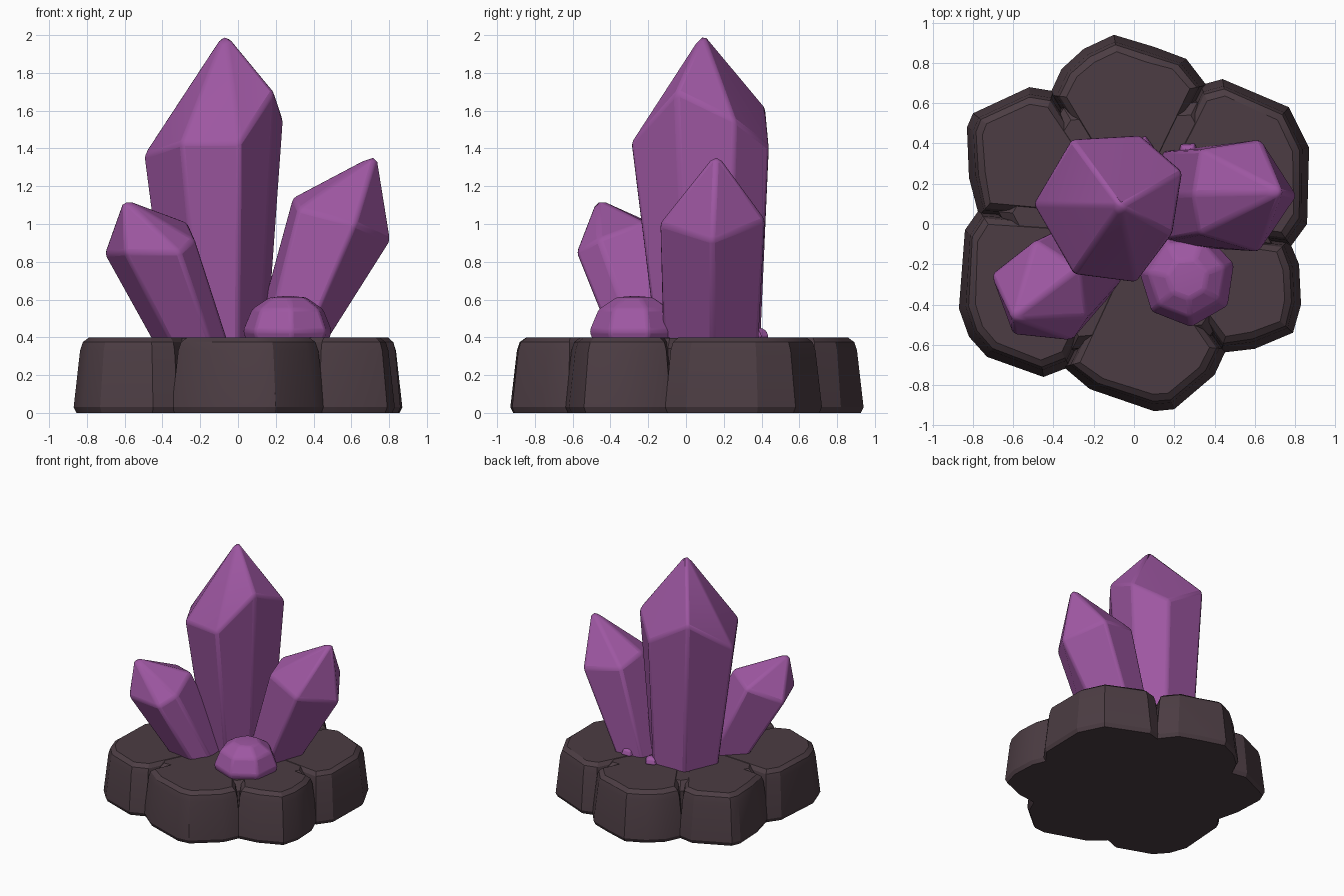
import bpy, bmesh, math
from mathutils import Vector

cube = bpy.data.objects.get("Cube")
if cube:
    bpy.data.objects.remove(cube, do_unlink=True)


def material(name, colour):
    mat = bpy.data.materials.new(name)
    mat.use_nodes = True
    mat.diffuse_color = (*colour, 1)
    mat.node_tree.nodes["Principled BSDF"].inputs["Base Color"].default_value = (*colour, 1)
    return mat


PURPLE = material("amethyst purple", (0.34, 0.095, 0.36))
STONE = material("dark brown stone", (0.072, 0.046, 0.056))


def loft(name, rings, mat, tip=None, bevel=0.0, segments=2):
    """Join matching rings of points; close the top with a tip or a flat cap."""
    bm = bmesh.new()
    rows = [[bm.verts.new(p) for p in ring] for ring in rings]
    n = len(rows[0])
    for low, high in zip(rows, rows[1:]):
        for i in range(n):
            j = (i + 1) % n
            bm.faces.new((low[i], low[j], high[j], high[i]))
    bm.faces.new(rows[0][::-1])
    if tip:
        apex = bm.verts.new(tip)
        for i in range(n):
            bm.faces.new((rows[-1][i], rows[-1][(i + 1) % n], apex))
    else:
        bm.faces.new(rows[-1])
    bmesh.ops.recalc_face_normals(bm, faces=bm.faces)
    mesh = bpy.data.meshes.new(name)
    bm.to_mesh(mesh)
    bm.free()
    mesh.materials.append(mat)
    ob = bpy.data.objects.new(name, mesh)
    bpy.context.collection.objects.link(ob)
    if bevel:
        mod = ob.modifiers.new("worn edges", 'BEVEL')
        mod.width, mod.segments = bevel, segments
        mod.limit_method = 'ANGLE'
        mod.angle_limit = math.radians(15)
    bpy.ops.object.select_all(action='DESELECT')
    bpy.context.view_layer.objects.active = ob
    ob.select_set(True)
    bpy.ops.object.shade_smooth_by_angle(angle=math.radians(25))
    return ob


def ring(points, centre, inset, z):
    """Pull a flat outline towards its centre by a fixed distance."""
    out = []
    for x, y in points:
        d = Vector((x, y)) - Vector(centre)
        d *= max(0.0, 1 - inset / d.length)
        out.append((centre[0] + d.x, centre[1] + d.y, z))
    return out


# Rock base: six lobes, each running from one notch to the next
lobes = {
    "back": [(0.36, 0.69), (0.26, 0.82), (0.1, 0.88), (-0.1, 0.94), (-0.25, 0.87), (-0.36, 0.77), (-0.42, 0.64)],
    "back_right": [(-0.40, 0.66), (-0.52, 0.68), (-0.8, 0.55), (-0.83, 0.48), (-0.82, 0.23), (-0.77, 0.04)],
    "front_right": [(-0.77, 0.07), (-0.84, -0.03), (-0.87, -0.42), (-0.82, -0.56), (-0.73, -0.66), (-0.45, -0.76), (-0.32, -0.71)],
    "front": [(-0.35, -0.71), (-0.22, -0.82), (0.1, -0.93), (0.2, -0.92), (0.4, -0.75), (0.46, -0.62)],
    "front_left": [(0.43, -0.64), (0.6, -0.62), (0.79, -0.54), (0.83, -0.4), (0.82, -0.2), (0.77, -0.08)],
    "back_left": [(0.78, -0.11), (0.86, 0.0), (0.87, 0.38), (0.77, 0.58), (0.44, 0.72), (0.33, 0.69)],
}
core = []
for name, outer in lobes.items():
    outline = outer + [(0, 0)]
    n = len(outer)
    centre = (sum(p[0] for p in outer) / n * 0.75, sum(p[1] for p in outer) / n * 0.75)
    steps = [(0.015, 0), (0, 0.03), (0.035, 0.33), (0.05, 0.375), (0.085, 0.4)]
    loft("rock_" + name, [ring(outline, centre, i, z) for i, z in steps], STONE)
    core.append((outer[0][0] * 0.9, outer[0][1] * 0.9))

# Core fills the creases between the lobes
loft("rock_core", [ring(core, (0, 0), i, z) for i, z in [(0, 0.0), (0.02, 0.34), (0.09, 0.397)]], STONE)


# Crystals: a foot outline buried in the rock, an uneven shoulder and a tip
def crystal(name, foot, shoulder, tip, bevel=0.018):
    return loft(name, [[(x, y, 0.3) for x, y in foot], shoulder], PURPLE, tip, bevel)


crystal("tall_crystal",
        [(-0.2, -0.12), (0.0, -0.15), (0.12, 0.0), (0.15, 0.22), (0.02, 0.39), (-0.25, 0.38), (-0.36, 0.12)],
        [(-0.3, -0.25, 1.43), (0.01, -0.29, 1.43), (0.19, -0.05, 1.7), (0.24, 0.26, 1.55),
         (0.03, 0.44, 1.41), (-0.31, 0.42, 1.62), (-0.5, 0.1, 1.36)],
        (-0.07, 0.09, 2.015))
crystal("left_crystal",
        [(0.42, 0.14), (0.33, 0.38), (0.12, 0.36), (0.06, 0.14), (0.12, -0.09), (0.33, -0.12)],
        [(0.81, 0.14, 0.91), (0.63, 0.42, 1.02), (0.33, 0.37, 1.08), (0.29, 0.15, 1.14),
         (0.32, -0.05, 1.08), (0.62, -0.14, 1.0)],
        (0.735, 0.16, 1.375))
crystal("right_crystal",
        [(-0.41, -0.13), (-0.32, -0.33), (-0.12, -0.36), (-0.03, -0.24), (-0.04, 0.0), (-0.22, 0.05)],
        [(-0.71, -0.25, 0.84), (-0.6, -0.55, 0.85), (-0.31, -0.58, 0.85), (-0.23, -0.46, 0.92),
         (-0.27, -0.22, 1.01), (-0.49, -0.08, 0.96)],
        (-0.605, -0.47, 1.135))


# Faceted domes: one large bud in front and small shards around the crystals
def bud(name, x, y, radius, top, sides, turn=0.0):
    height = top - 0.4
    profile = [(0.9, -0.15), (1.0, 0.15), (0.8, 0.68), (0.42, 0.96)]
    rows = [[(x + radius * r * math.cos(turn + math.tau * k / sides),
              y + radius * r * math.sin(turn + math.tau * k / sides),
              0.4 + height * h) for k in range(sides)] for r, h in profile]
    loft(name, rows, PURPLE, (x, y, top), radius * 0.06)


bud("front_bud", 0.265, -0.27, 0.245, 0.62, 7, 0.3)
for k, (x, y) in enumerate([(0.04, 0.38), (0.27, 0.35), (-0.35, -0.14)]):
    bud(f"shard_{k + 1}", x, y, 0.06, 0.45, 5, k)
